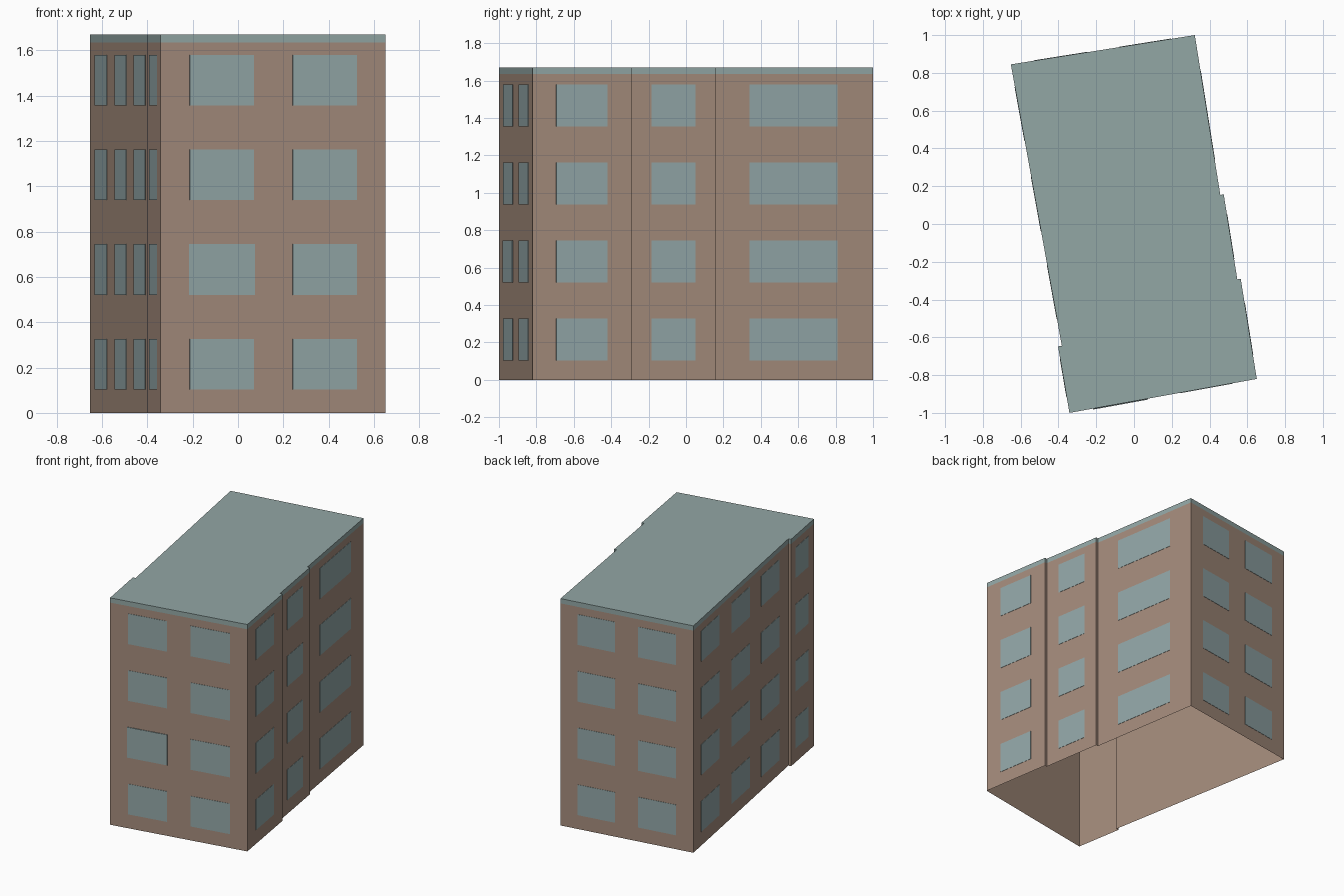
import bpy
import bmesh
from mathutils import Vector

cube = bpy.data.objects.get("Cube")
if cube:
    bpy.data.objects.remove(cube, do_unlink=True)


def material(name, color):
    mat = bpy.data.materials.new(name)
    mat.use_nodes = True
    mat.diffuse_color = (*color, 1)
    bsdf = next(n for n in mat.node_tree.nodes if n.type == "BSDF_PRINCIPLED")
    bsdf.inputs["Base Color"].default_value = (*color, 1)
    bsdf.inputs["Roughness"].default_value = 0.9
    return mat


BRICK = material("brown wall", (0.37, 0.26, 0.20))
ROOF = material("grey green roof", (0.29, 0.385, 0.375))
GLASS = material("blue grey glass", (0.29, 0.385, 0.39))


def add_object(name, bm, mat):
    mesh = bpy.data.meshes.new(name)
    bm.to_mesh(mesh)
    bm.free()
    mesh.materials.append(mat)
    obj = bpy.data.objects.new(name, mesh)
    bpy.context.collection.objects.link(obj)
    return obj


# Footprint, counter-clockwise, starting at the front corner
FOOTPRINT = [Vector(p) for p in (
    (-0.342, -1.0), (0.65, -0.82), (0.565, -0.29), (0.547, -0.293),
    (0.475, 0.157), (0.457, 0.154), (0.322, 1.0), (-0.652, 0.845),
    (-0.382, -0.645), (-0.402, -0.648))]
EAVES, TOP = 1.635, 1.67


def shell(name, low, high, mat, capped):
    """Walls around the footprint, open below."""
    bm = bmesh.new()
    lower = [bm.verts.new((p.x, p.y, low)) for p in FOOTPRINT]
    upper = [bm.verts.new((p.x, p.y, high)) for p in FOOTPRINT]
    n = len(FOOTPRINT)
    for i in range(n):
        j = (i + 1) % n
        bm.faces.new((lower[i], lower[j], upper[j], upper[i]))
    if capped:
        bm.faces.new(upper)
    return add_object(name, bm, mat)


shell("outer_walls", 0, EAVES, BRICK, False)
shell("roof_cap", EAVES, TOP, ROOF, True)


def plate(bm, wall, span, low, high, proud):
    """Thin pane standing just proud of one wall."""
    a = FOOTPRINT[wall]
    b = FOOTPRINT[(wall + 1) % len(FOOTPRINT)]
    along = (b - a).normalized()
    out = Vector((along.y, -along.x)) * proud
    corners = []
    for depth in (0, 1):
        for t, z in ((span[0], low), (span[1], low), (span[1], high), (span[0], high)):
            p = a.lerp(b, t) + out * depth
            corners.append(bm.verts.new((p.x, p.y, z)))
    back, front = corners[:4], corners[4:]
    bm.faces.new(front)
    for i in range(4):
        j = (i + 1) % 4
        bm.faces.new((back[i], back[j], front[j], front[i]))


# Window columns: name, wall index, start and end along that wall
COLUMNS = (
    ("front", 0, ((0.13, 0.415), (0.588, 0.873))),
    ("right_front", 1, ((0.238, 0.757),)),
    ("right_middle", 3, ((0.24, 0.762),)),
    ("right_rear", 5, ((0.22, 0.776),)),
    ("back", 6, ((0.13, 0.41), (0.585, 0.87))),
    ("left_rear", 7, ((0.08, 0.272), (0.4, 0.592), (0.712, 0.905))),
    ("left_front", 9, ((0.19, 0.76),)),
)
FLOORS = [0.103 + 0.4177 * i for i in range(4)]
HEIGHT = 0.224

for name, wall, spans in COLUMNS:
    bm = bmesh.new()
    for span in spans:
        for sill in FLOORS:
            plate(bm, wall, span, sill, sill + HEIGHT, 0.002)
    add_object(name + "_windows", bm, GLASS)

# One front pane stands a little further out
bm = bmesh.new()
plate(bm, 0, (0.126, 0.419), FLOORS[1], FLOORS[1] + HEIGHT, 0.005)
add_object("front_raised_pane", bm, GLASS)
